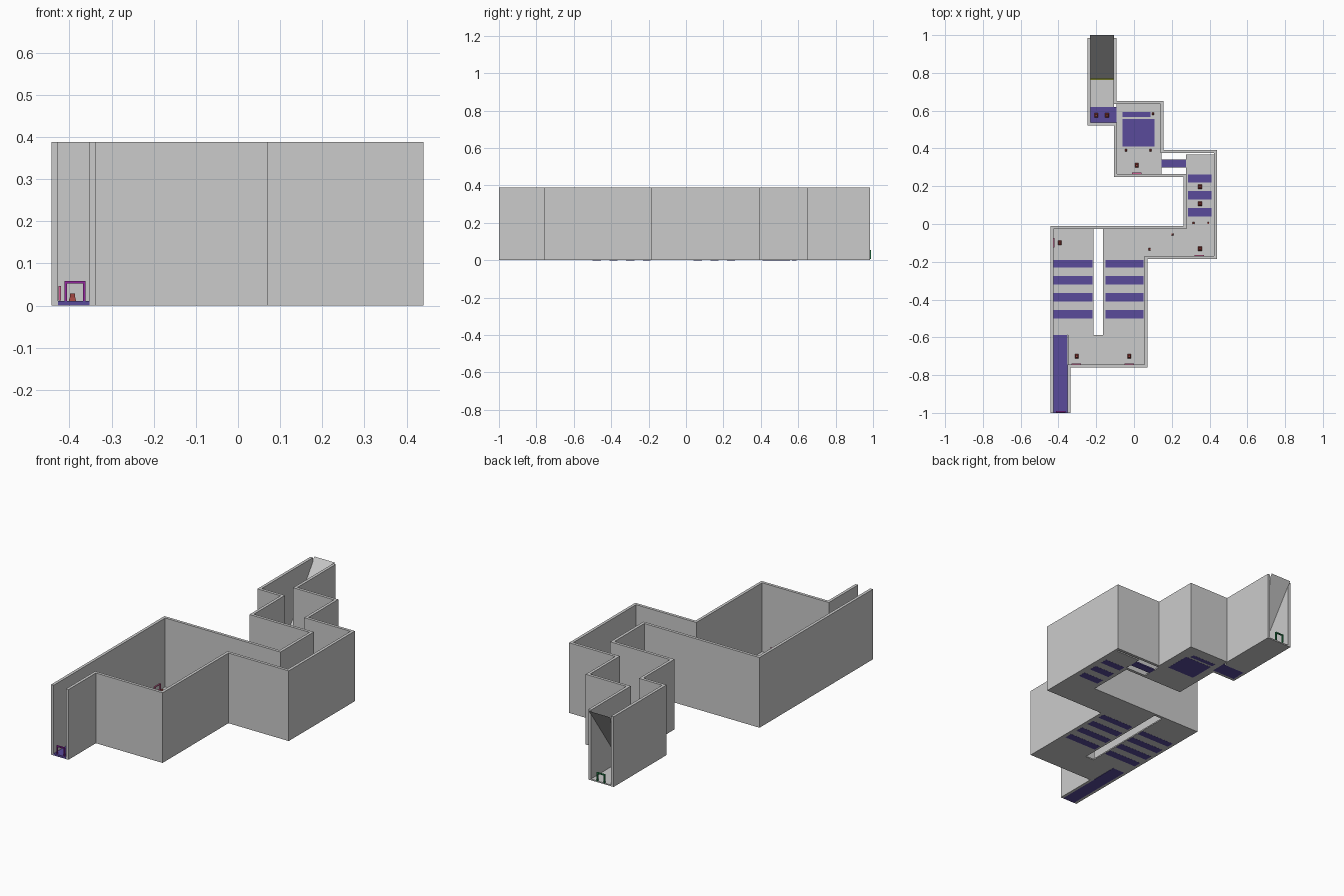
import bpy, bmesh
from mathutils import Vector

if "Cube" in bpy.data.objects:
    bpy.data.objects.remove(bpy.data.objects["Cube"])

H = 0.388      # wall height
T = 0.016      # wall thickness
F = 0.007      # floor thickness


def material(name, rgb):
    m = bpy.data.materials.new(name)
    m.diffuse_color = (*rgb, 1)
    m.use_nodes = True
    m.node_tree.nodes["Principled BSDF"].inputs["Base Color"].default_value = m.diffuse_color
    return m


BLUE = material("blue", (0.10, 0.07, 0.33))
PURPLE = material("purple", (0.30, 0.02, 0.35))
PINK = material("pink", (0.65, 0.12, 0.30))
RED = material("red", (0.35, 0.06, 0.05))
GREEN = material("green", (0.02, 0.25, 0.08))
YELLOW = material("yellow_green", (0.40, 0.45, 0.05))


def finish(name, bm, mat=None):
    bmesh.ops.recalc_face_normals(bm, faces=bm.faces)
    me = bpy.data.meshes.new(name)
    bm.to_mesh(me)
    bm.free()
    ob = bpy.data.objects.new(name, me)
    bpy.context.collection.objects.link(ob)
    if mat:
        me.materials.append(mat)
    return ob


def add_box(bm, x0, x1, y0, y1, z0, z1):
    vs = bmesh.ops.create_cube(bm, size=1)["verts"]
    for v in vs:
        v.co = Vector(((x0 + x1) / 2 + v.co.x * (x1 - x0),
                       (y0 + y1) / 2 + v.co.y * (y1 - y0),
                       (z0 + z1) / 2 + v.co.z * (z1 - z0)))
    return vs


def boxes(name, rects, z0, z1, mat=None):
    bm = bmesh.new()
    for r in rects:
        add_box(bm, *r, z0, z1)
    return finish(name, bm, mat)


def wall(name, pts, side):
    """Mitred wall along right-angled outer points; side is +1 for inside on the left."""
    pts = [Vector(p) for p in pts]
    dirs = [(b - a).normalized() for a, b in zip(pts, pts[1:])]
    norms = [Vector((-d.y, d.x)) * side for d in dirs]
    bm = bmesh.new()
    rows = []
    for i, p in enumerate(pts):
        if i in (0, len(pts) - 1):
            off = norms[0 if i == 0 else -1]
        else:
            off = norms[i - 1] + norms[i]
        q = p + off * T
        rows.append([bm.verts.new((c.x, c.y, z))
                     for c, z in ((p, 0), (q, 0), (q, H), (p, H))])
    for a, b in zip(rows, rows[1:]):
        for k in range(4):
            bm.faces.new((a[k], a[(k + 1) % 4], b[(k + 1) % 4], b[k]))
    bm.faces.new(rows[0])
    bm.faces.new(rows[-1])
    return finish(name, bm)


# The two boundary walls
wall("left_wall", [(-0.443, -1), (-0.443, -0.01), (0.262, -0.01), (0.262, 0.25),
                   (-0.105, 0.25), (-0.105, 0.522), (-0.247, 0.522), (-0.247, 0.985)], -1)
wall("right_wall", [(-0.337, -1), (-0.337, -0.76), (0.071, -0.76), (0.071, -0.185),
                    (0.44, -0.185), (0.44, 0.393), (0.157, 0.393), (0.157, 0.652),
                    (-0.092, 0.652), (-0.092, 0.985)], 1)

# Walkable floors, split around the coloured panels
strips = [(-0.50, -0.455), (-0.41, -0.365), (-0.32, -0.275), (-0.23, -0.19)]
hall_strips = [(0.04, 0.085), (0.13, 0.175), (0.22, 0.262)]

boxes("floor", [
    (-0.35, 0.057, -0.745, -0.588),
    (-0.428, -0.215, -0.588, -0.025),
    (-0.163, 0.057, -0.588, -0.025),
    (0.057, 0.425, -0.17, -0.025),
    (0.275, 0.425, -0.025, 0.368),
    (-0.092, 0.145, 0.265, 0.638),
    (-0.233, -0.105, 0.62, 0.985)], 0, F)

# Coloured panels slightly proud of the floor on both sides
boxes("floor_panels",
      [(-0.425, -0.22, a, b) for a, b in strips] +
      [(-0.15, 0.05, a, b) for a, b in strips] +
      [(0.285, 0.41, a, b) for a, b in hall_strips] +
      [(-0.06, 0.108, 0.41, 0.555), (-0.06, 0.088, 0.567, 0.592)],
      -0.0005, F + 0.002, BLUE)
boxes("entry_floor", [(-0.427, -0.352, -1, -0.588)], 0, 0.011, BLUE)
boxes("bridge", [(0.145, 0.275, 0.3, 0.342)], 0, F, BLUE)
boxes("passage_floor", [(-0.233, -0.09, 0.537, 0.62)], 0, F, BLUE)

# Sloped panel over the exit passage, with a lintel strip at its low edge
bm = bmesh.new()
bm.faces.new([bm.verts.new(p) for p in ((-0.233, 0.768, 0.06), (-0.106, 0.768, 0.06),
                                        (-0.106, 1.0, H), (-0.233, 1.0, H))])
finish("exit_slope", bm)
boxes("slope_trim", [(-0.231, -0.108, 0.763, 0.769)], 0.054, 0.062, YELLOW)


def frame(name, cx, cy, w, z0, z1, d, mat, along_y=False, bar=0.006, sill=False):
    """Door or picture frame built from bars."""
    bm = bmesh.new()
    h = w / 2
    parts = [(-h, -h + bar, z0, z1), (h - bar, h, z0, z1), (-h + bar, h - bar, z1 - bar, z1)]
    if sill:
        parts.append((-h + bar, h - bar, z0, z0 + bar))
    for a, b, c, e in parts:
        if along_y:
            add_box(bm, cx - d / 2, cx + d / 2, cy + a, cy + b, c, e)
        else:
            add_box(bm, cx + a, cx + b, cy - d / 2, cy + d / 2, c, e)
    return finish(name, bm, mat)


# Entry and exit door frames
frame("entry_frame", -0.387, -0.995, 0.05, 0.011, 0.058, 0.008, PURPLE)
frame("exit_frame", -0.17, 0.985, 0.05, F, 0.055, 0.008, GREEN)

# Frames hung on the walls
for x, y, side in ((-0.305, -0.741, False), (-0.025, -0.741, False), (0.345, -0.166, False),
                   (0.015, 0.269, False), (-0.423, -0.1, True)):
    frame("wall_frame", x, y, 0.05, 0.012, 0.046, 0.006, PINK, side, 0.004, True)


def figure(x, y, s):
    """Stepped marker: tapered base and small block on top."""
    bm = bmesh.new()
    base = add_box(bm, x - 0.010 * s, x + 0.010 * s, y - 0.012 * s, y + 0.012 * s, F, F + 0.012 * s)
    for v in base:
        if v.co.z > F + 0.001:
            v.co.x = x + (v.co.x - x) * 0.65
            v.co.y = y + (v.co.y - y) * 0.65
    add_box(bm, x - 0.006 * s, x + 0.006 * s, y - 0.006 * s, y + 0.006 * s,
            F + 0.012 * s, F + 0.022 * s)
    finish("marker", bm, RED)


# Large and small markers on the floors
for x, y in ((-0.393, -0.1), (-0.303, -0.7), (-0.025, -0.7), (0.35, -0.13), (0.35, 0.108),
             (0.35, 0.198), (0.015, 0.31), (-0.2, 0.575), (-0.143, 0.575)):
    figure(x, y, 1)
for x, y in ((0.1, 0.583), (-0.043, 0.39), (0.087, 0.39), (0.203, -0.055), (0.083, -0.133),
             (0.315, 0.005), (0.393, 0.005)):
    figure(x, y, 0.5)
